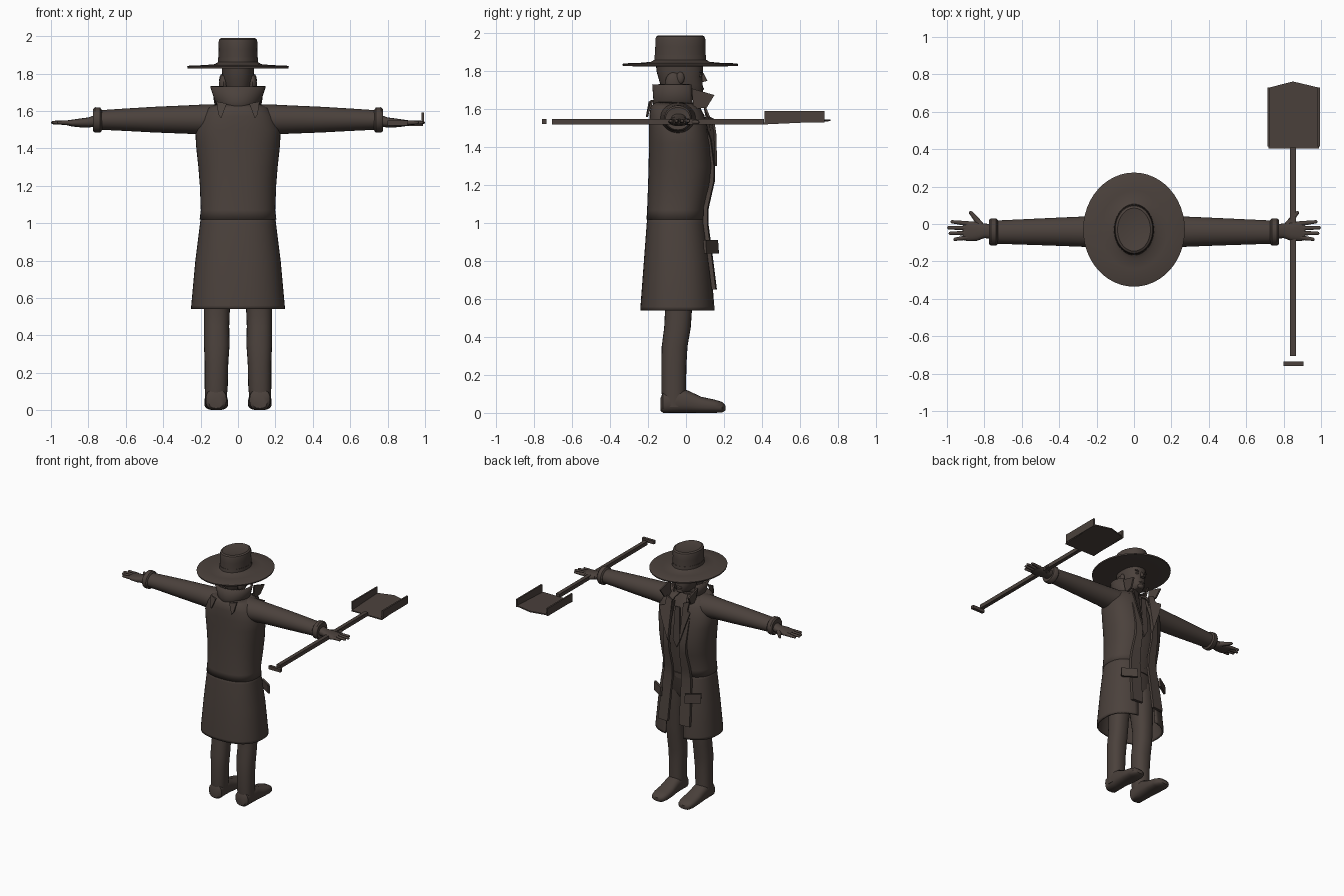
import bpy, bmesh, math
from mathutils import Vector

mat = bpy.data.materials.new("dark brown")
mat.diffuse_color = (0.07, 0.053, 0.045, 1)


def finish(bm, name, smooth=True, fix=True, thick=0, level=0):
    if fix:
        bmesh.ops.recalc_face_normals(bm, faces=bm.faces)
    me = bpy.data.meshes.new(name)
    bm.to_mesh(me)
    bm.free()
    me.materials.append(mat)
    ob = bpy.data.objects.new(name, me)
    bpy.context.collection.objects.link(ob)
    if thick:
        m = ob.modifiers.new("thickness", 'SOLIDIFY')
        m.thickness, m.offset = thick, -1
    if level:
        m = ob.modifiers.new("soften", 'SUBSURF')
        m.levels = m.render_levels = level
    if smooth:
        bpy.context.view_layer.objects.active = ob
        ob.select_set(True)
        bpy.ops.object.shade_smooth_by_angle(angle=math.radians(40))
        ob.select_set(False)
    return ob


def loft(name, rings, axis='z', n=32, power=2.0, gap=0, thick=0, level=0):
    """Rings are (t, u0, u1, v0, v1) boxes; a gap in degrees opens the +v side."""
    bm = bmesh.new()
    rows = []
    a0, span = math.radians(90 + gap), math.radians(360 - 2 * gap)
    count = n + 1 if gap else n
    for t, u0, u1, v0, v1 in rings:
        row = []
        for i in range(count):
            a = a0 + span * i / n
            c, s = math.cos(a), math.sin(a)
            u = (u0 + u1) / 2 + (u1 - u0) / 2 * math.copysign(abs(c) ** (2 / power), c)
            v = (v0 + v1) / 2 + (v1 - v0) / 2 * math.copysign(abs(s) ** (2 / power), s)
            row.append(bm.verts.new({'x': (t, u, v), 'y': (u, t, v), 'z': (u, v, t)}[axis]))
        rows.append(row)
    for a, b in zip(rows, rows[1:]):
        for i in range(n):
            j = (i + 1) % count
            bm.faces.new((a[i], a[j], b[j], b[i]))
    if not gap:
        bm.faces.new(rows[0])
        bm.faces.new(rows[-1])
    return finish(bm, name, fix=not gap, thick=thick, level=level)


def box(name, lo, hi):
    bm = bmesh.new()
    bmesh.ops.create_cube(bm, size=1)
    for v in bm.verts:
        v.co = Vector((l + (h - l) * (c + 0.5) for l, h, c in zip(lo, hi, v.co)))
    return finish(bm, name, False)


def ball(name, c, r):
    bm = bmesh.new()
    bmesh.ops.create_uvsphere(bm, u_segments=14, v_segments=9, radius=1)
    for v in bm.verts:
        v.co = Vector((a + b * k for a, b, k in zip(c, r, v.co)))
    return finish(bm, name)


def tube(name, p, q, r0, r1):
    bm = bmesh.new()
    p, q = Vector(p), Vector(q)
    bmesh.ops.create_cone(bm, cap_ends=True, segments=10, radius1=r0, radius2=r1, depth=(q - p).length)
    rot = (q - p).to_track_quat('Z', 'Y')
    for v in bm.verts:
        v.co = rot @ v.co + (p + q) / 2
    return finish(bm, name)


def plate(name, pts, push):
    """Flat outline extruded by the push vector."""
    bm = bmesh.new()
    a = [bm.verts.new(p) for p in pts]
    b = [bm.verts.new(Vector(p) + Vector(push)) for p in pts]
    bm.faces.new(a)
    bm.faces.new(b[::-1])
    for i in range(len(a)):
        j = (i + 1) % len(a)
        bm.faces.new((a[i], a[j], b[j], b[i]))
    return finish(bm, name, False)


def sym(t, w, v0, v1):
    return (t, -w, w, v0, v1)


def side(s, rings):
    """Mirror x ranges for the left or right half."""
    return [(t, min(s * a, s * b), max(s * a, s * b), c, d) for t, a, b, c, d in rings]


# coat skirt and coat body, open down the front
loft("coat_skirt", [sym(0.54, 0.25, -0.24, 0.155), sym(0.56, 0.25, -0.24, 0.155), sym(0.8, 0.228, -0.222, 0.135),
                    sym(1.0, 0.203, -0.207, 0.11), sym(1.05, 0.196, -0.2, 0.1)], n=44, power=2.4, gap=15, thick=0.012)
loft("coat_body", [sym(1.02, 0.205, -0.208, 0.107), sym(1.07, 0.199, -0.205, 0.105), sym(1.2, 0.204, -0.2, 0.135),
                   sym(1.3, 0.212, -0.197, 0.145), sym(1.42, 0.225, -0.195, 0.135), sym(1.5, 0.228, -0.195, 0.12),
                   sym(1.57, 0.2, -0.193, 0.1), sym(1.615, 0.165, -0.185, 0.075), sym(1.64, 0.11, -0.16, 0.03)],
     n=44, power=2.4, gap=15, thick=0.012)
# vest and hips inside the coat
loft("vest", [sym(0.78, 0.12, -0.13, 0.02), sym(0.86, 0.175, -0.15, 0.06), sym(1.05, 0.17, -0.16, 0.065),
              sym(1.25, 0.18, -0.16, 0.105), sym(1.45, 0.17, -0.16, 0.1), sym(1.58, 0.12, -0.14, 0.05),
              sym(1.64, 0.07, -0.12, 0.01)], power=2.4)
loft("belt", [sym(0.97, 0.178, -0.165, 0.07), sym(1.01, 0.178, -0.165, 0.07)], power=2.4)
plate("necktie", [(-0.02, 0.1, 1.56), (0.02, 0.1, 1.56), (0.03, 0.115, 1.3), (0, 0.11, 1.24), (-0.03, 0.115, 1.3)],
      (0, 0.01, 0))
# upturned collar
loft("collar", [sym(1.60, 0.108, -0.178, 0.075), sym(1.65, 0.122, -0.172, 0.075), sym(1.73, 0.149, -0.178, 0.07)],
     n=30, gap=48, thick=0.012)

# head and face
loft("head", [sym(1.56, 0.06, -0.11, 0.01), sym(1.655, 0.06, -0.11, 0.02), sym(1.665, 0.045, -0.11, 0.08),
              sym(1.69, 0.063, -0.12, 0.09), sym(1.73, 0.077, -0.135, 0.088), sym(1.77, 0.083, -0.147, 0.085),
              sym(1.80, 0.085, -0.155, 0.09), sym(1.85, 0.088, -0.16, 0.09)], power=2.2)
plate("nose", [(-0.016, 0.075, 1.738), (0.016, 0.075, 1.738), (0, 0.075, 1.79)], (0, 0.004, 0))
tube("nose_bridge", (0, 0.085, 1.79), (0, 0.098, 1.746), 0.007, 0.015)
ball("mouth", (0, 0.086, 1.708), (0.026, 0.009, 0.008))
ball("chin", (0, 0.076, 1.678), (0.028, 0.018, 0.017))
for s in (1, -1):
    ball("eye", (s * 0.033, 0.074, 1.777), (0.013, 0.01, 0.008))
    ball("brow", (s * 0.034, 0.079, 1.797), (0.024, 0.01, 0.006))
    ball("ear", (s * 0.087, -0.03, 1.765), (0.014, 0.022, 0.032))
    ball("side_hair", (s * 0.078, -0.065, 1.74), (0.024, 0.045, 0.055))

# wide flat hat with a dished crown
hat = [(1.828, 0.085, 0.12), (1.826, 0.18, 0.21), (1.828, 0.27, 0.303), (1.838, 0.272, 0.305), (1.842, 0.262, 0.297),
       (1.845, 0.18, 0.21), (1.85, 0.125, 0.155), (1.862, 0.104, 0.134), (1.93, 0.103, 0.132), (1.968, 0.104, 0.132),
       (1.983, 0.1, 0.127), (1.99, 0.088, 0.115), (1.984, 0.06, 0.08), (1.98, 0.02, 0.03)]
loft("hat", [sym(z, rx, -0.03 - ry, -0.03 + ry) for z, rx, ry in hat], n=48)
loft("hat_band", [sym(1.856, 0.107, -0.167, 0.107), sym(1.885, 0.106, -0.165, 0.105)], n=48)

for s in (1, -1):
    # front edge panels hanging over the coat opening
    bm = bmesh.new()
    prof = [(0.085, 1.58, 0.05, 0.11), (0.135, 1.44, 0.05, 0.11), (0.153, 1.3, 0.05, 0.1), (0.152, 1.22, 0.045, 0.1),
            (0.12, 1.08, 0.04, 0.11), (0.118, 1.0, 0.04, 0.12), (0.138, 0.85, 0.045, 0.13), (0.163, 0.65, 0.05, 0.14)]
    rows = [[bm.verts.new((s * x, y - d, z)) for x, d in ((a, 0), (b, 0.006), (b, 0.028), (a, 0.022))]
            for y, z, a, b in prof]
    for p, q in zip(rows, rows[1:]):
        for i in range(4):
            bm.faces.new((p[i], p[i - 1], q[i - 1], q[i]))
    bm.faces.new(rows[0])
    bm.faces.new(rows[-1])
    finish(bm, "front_panel")
    # lapels, collar points and pocket flaps
    plate("lapel", [(s * 0.05, 0.152, 1.3), (s * 0.11, 0.148, 1.47), (s * 0.135, 0.135, 1.55), (s * 0.1, 0.115, 1.56),
                    (s * 0.1, 0.09, 1.62), (s * 0.05, 0.095, 1.6)], (0, 0.012, 0))
    plate("collar_point", [(s * 0.115, 0.03, 1.71), (s * 0.12, 0.15, 1.675), (s * 0.11, 0.11, 1.61),
                           (s * 0.1, 0.04, 1.6)], (s * 0.012, 0, 0))
    plate("back_collar_tab", [(s * 0.06, -0.185, 1.64), (s * 0.115, -0.17, 1.65), (s * 0.105, -0.195, 1.58),
                              (s * 0.09, -0.2, 1.56)], (0, -0.012, 0))
    plate("pocket_flap", [(s * 0.1, 0.155, 0.91), (s * 0.2, 0.09, 0.91), (s * 0.2, 0.095, 0.84),
                          (s * 0.1, 0.16, 0.84)], (s * 0.008, 0.014, 0))

    # sleeves and cuffs
    loft("sleeve", [(s * x, a, b, c, d) for x, a, b, c, d in
                    [(0.08, -0.14, 0.06, 1.47, 1.635), (0.17, -0.135, 0.05, 1.472, 1.635), (0.27, -0.122, 0.04, 1.478, 1.63),
                     (0.45, -0.115, 0.032, 1.485, 1.622), (0.6, -0.11, 0.025, 1.493, 1.613), (0.75, -0.105, 0.018, 1.5, 1.603)]], 'x')
    loft("cuff", [(s * x, a, b, c, d) for x, a, b, c, d in
                  [(0.728, -0.105, 0.02, 1.495, 1.605), (0.737, -0.115, 0.03, 1.484, 1.618), (0.765, -0.115, 0.03, 1.484, 1.62),
                   (0.775, -0.108, 0.022, 1.492, 1.61), (0.772, -0.08, 0, 1.515, 1.585)]], 'x')
    # hands
    loft("hand", [(s * x, a, b, c, d) for x, a, b, c, d in
                  [(0.76, -0.08, 0.0, 1.515, 1.58), (0.8, -0.075, 0.002, 1.512, 1.565), (0.84, -0.09, 0.012, 1.512, 1.56),
                   (0.89, -0.092, 0.015, 1.517, 1.553), (0.915, -0.085, 0.01, 1.524, 1.548)]], 'x', 20, 2.4)
    for tip, y0, y1 in ((0.98, 0.002, 0.012), (0.998, -0.022, -0.02), (0.99, -0.048, -0.05), (0.965, -0.072, -0.082)):
        tube("finger", (s * 0.89, y0, 1.537), (s * (tip - 0.006), y1, 1.538), 0.014, 0.009)
        ball("fingertip", (s * (tip - 0.008), y1, 1.538), (0.009, 0.009, 0.009))
    tube("thumb", (s * 0.82, -0.005, 1.535), (s * 0.872, 0.06, 1.532), 0.019, 0.01)
    ball("thumb_tip", (s * 0.873, 0.06, 1.532), (0.01, 0.01, 0.01))

    # trouser legs and shoes
    loft("trouser_leg", side(s, [(0.03, 0.065, 0.175, -0.12, 0.0), (0.12, 0.055, 0.178, -0.13, 0.0), (0.25, 0.052, 0.178, -0.13, 0.002),
                                 (0.35, 0.045, 0.182, -0.128, 0.008), (0.45, 0.047, 0.182, -0.115, 0.025),
                                 (0.55, 0.043, 0.183, -0.11, 0.032), (0.75, 0.02, 0.18, -0.13, 0.05), (0.9, 0.0, 0.17, -0.14, 0.055)]), 'z', 24, 2.3)
    loft("shoe", side(s, [(-0.134, 0.08, 0.155, 0.01, 0.08), (-0.12, 0.062, 0.172, 0.0, 0.11), (-0.04, 0.06, 0.177, 0.0, 0.13),
                          (0.01, 0.06, 0.177, 0.0, 0.118), (0.08, 0.053, 0.18, 0.0, 0.085), (0.15, 0.053, 0.18, 0.0, 0.07),
                          (0.19, 0.065, 0.17, 0.002, 0.058), (0.207, 0.09, 0.145, 0.012, 0.04)]), 'y', 24, 2.6)

# shovel: shaft, loose grip, pointed blade with raised sides
box("shovel_shaft", (0.835, -0.705, 1.52), (0.865, 0.41, 1.55))
box("shovel_grip", (0.80, -0.758, 1.522), (0.905, -0.735, 1.548))
plate("shovel_blade", [(0.72, 0.405, 1.52), (0.99, 0.405, 1.52), (0.985, 0.73, 1.535), (0.85, 0.762, 1.538),
                       (0.725, 0.73, 1.535)], (0, 0, 0.009))
for x in (0.713, 0.982):
    box("shovel_side", (x, 0.415, 1.53), (x + 0.012, 0.73, 1.592))
